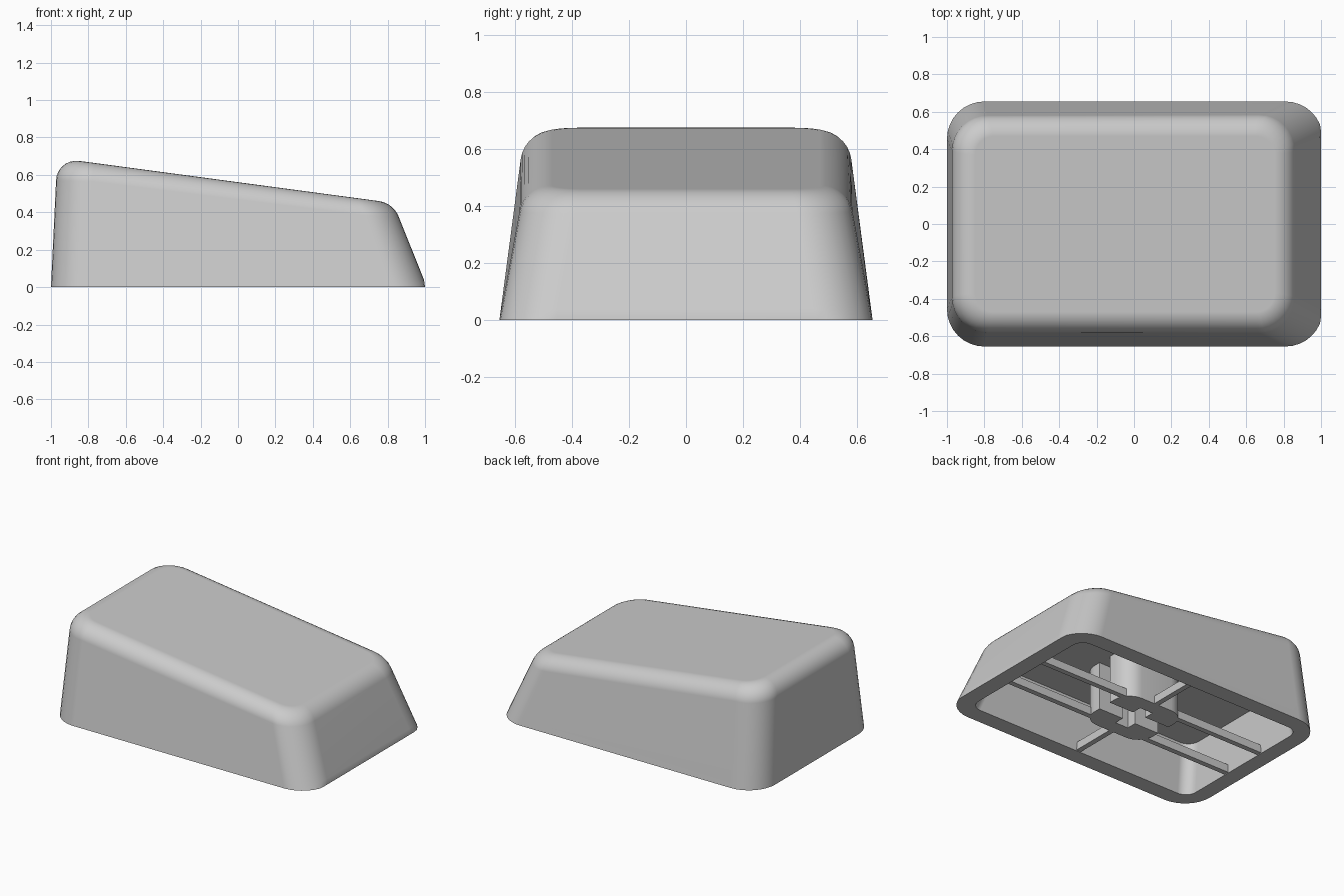
import bpy, bmesh, math
from mathutils import Vector

if "Cube" in bpy.data.objects:
    bpy.data.objects.remove(bpy.data.objects["Cube"])

grey = bpy.data.materials.new("light_grey")
grey.diffuse_color = (0.6, 0.6, 0.6, 1)
grey.use_nodes = True
grey.node_tree.nodes["Principled BSDF"].inputs["Base Color"].default_value = grey.diffuse_color
CEILING = 0.338


def rounded(x0, x1, hy, r, n=8):
    """Rounded rectangle outline, counter-clockwise."""
    pts = []
    corners = [(x1 - r, hy - r), (x0 + r, hy - r), (x0 + r, r - hy), (x1 - r, r - hy)]
    for q, (cx, cy) in enumerate(corners):
        for i in range(n + 1):
            a = math.pi / 2 * (q + i / n)
            pts.append((cx + r * math.cos(a), cy + r * math.sin(a)))
    return pts


def flat(pts, z):
    return [Vector((x, y, z)) for x, y in pts]


def sloped(pts):
    """Lift an outline onto the slanted top plane."""
    return [Vector((x, y, 0.561 - 0.134 * x)) for x, y in pts]


def finish(bm, name):
    bmesh.ops.recalc_face_normals(bm, faces=bm.faces)
    me = bpy.data.meshes.new(name)
    bm.to_mesh(me)
    bm.free()
    ob = bpy.data.objects.new(name, me)
    me.materials.append(grey)
    bpy.context.collection.objects.link(ob)
    bpy.ops.object.select_all(action='DESELECT')
    ob.select_set(True)
    bpy.context.view_layer.objects.active = ob
    bpy.ops.object.shade_smooth_by_angle(angle=math.radians(32))
    return ob


def loft(name, rings):
    bm = bmesh.new()
    vr = [[bm.verts.new(p) for p in ring] for ring in rings]
    n = len(vr[0])
    for a, b in zip(vr, vr[1:]):
        for i in range(n):
            j = (i + 1) % n
            bm.faces.new((a[i], a[j], b[j], b[i]))
    bm.faces.new(vr[0])
    bm.faces.new(vr[-1])
    ob = finish(bm, name)
    ob.modifiers.new("even_shading", 'WEIGHTED_NORMAL').keep_sharp = True
    return ob


def prism(name, pts, z0, z1):
    bm = bmesh.new()
    f = bm.faces.new([bm.verts.new((x, y, z0)) for x, y in pts])
    top = bmesh.ops.extrude_face_region(bm, geom=[f])["geom"]
    for v in top:
        if isinstance(v, bmesh.types.BMVert):
            v.co.z = z1
    return finish(bm, name)


def box(name, x0, x1, y0, y1, z0, z1):
    return prism(name, [(x0, y0), (x1, y0), (x1, y1), (x0, y1)], z0, z1)


# Hollow shell: flat inner ceiling, inner wall, rim, outer wall, rolled top edge
base = flat(rounded(-1, 1.01, 0.655, 0.2), 0)
sharp = sloped(rounded(-0.967, 0.83, 0.567, 0.19))
inset = sloped(rounded(-0.85, 0.752, 0.47, 0.1))
rings = [
    flat(rounded(-0.87, 0.76, 0.49, 0.08), CEILING),
    flat(rounded(-0.89, 0.885, 0.54, 0.08), 0),
    [Vector((min(p.x, 1.0), p.y, 0)) for p in base],
]
start = [t + (b - t).normalized() * (t - i).length for b, t, i in zip(base, sharp, inset)]
rings.append([b.lerp(s, 0.1) for b, s in zip(base, start)])
STEPS = 7
for k in range(STEPS + 1):
    u = k / STEPS
    ring = []
    for s, t, e in zip(start, sharp, inset):
        w = math.cos((t - s).angle(e - t) / 2)      # circular arc weight
        c0, c1, c2 = (1 - u) ** 2, 2 * u * (1 - u) * w, u * u
        ring.append((s * c0 + t * c1 + e * c2) / (c0 + c1 + c2))
    rings.append(ring)
loft("shell", rings)

# Two-part stem with a cross-shaped socket
corner = [(x, y) for x, y in rounded(-0.24, 0.24, 0.22, 0.12) if y > 0.06]
socket = [(-0.24, 0.05), (-0.05, 0.05), (-0.05, 0.12), (0.05, 0.12), (0.05, 0.05), (0.24, 0.05)]
for side, label in ((1, "back"), (-1, "front")):
    prism("stem_" + label, [(x, y * side) for x, y in socket + corner], 0.005, CEILING)
    # Thin ribs bracing the stem against the walls
    y = 0.16 * side
    for sx, end in ((1, "right"), (-1, "left")):
        xs = sorted((0.2 * sx, 0.89 * sx))
        box(f"long_rib_{label}_{end}", xs[0], xs[1], y - 0.018, y + 0.018, 0.005, 0.06)
    ys = sorted((0.2 * side, 0.545 * side))
    box("cross_rib_" + label, -0.018, 0.018, ys[0], ys[1], 0.005, 0.06)
